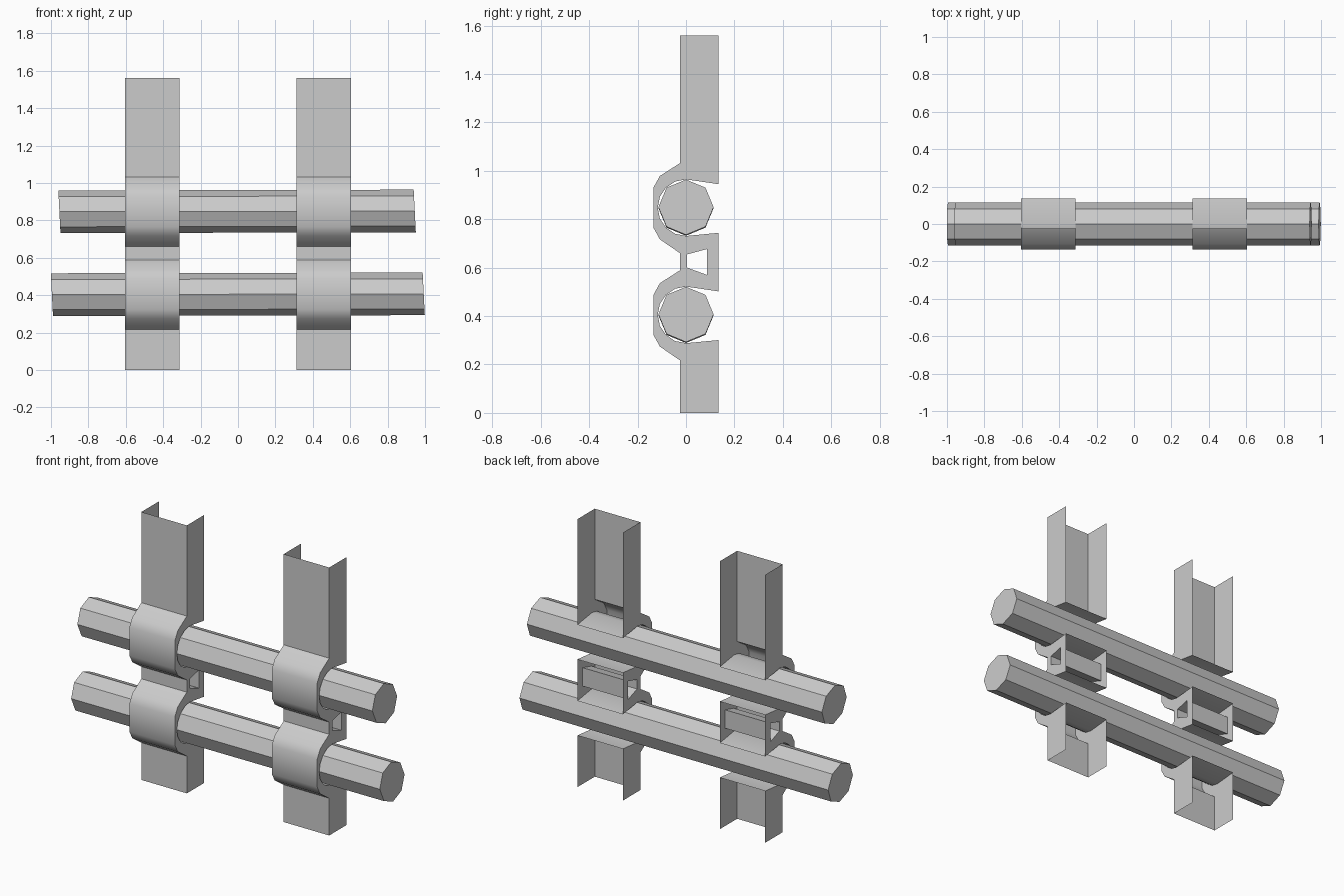
import bpy, bmesh
from math import pi, sin, cos, radians
from mathutils import Vector

if "Cube" in bpy.data.objects:
    bpy.data.objects.remove(bpy.data.objects["Cube"])

RAIL_Z = (0.848, 0.405)
FRONT, BACK, TOP = -0.025, 0.135, 1.56


def make_object(name, bm):
    mesh = bpy.data.meshes.new(name)
    bm.to_mesh(mesh)
    bm.free()
    obj = bpy.data.objects.new(name, mesh)
    bpy.context.collection.objects.link(obj)
    return obj


def post_profile():
    # Side outline (y, z): bulged front going down, cradle notches going up
    pts = [(FRONT, TOP)]
    for zc in RAIL_Z:
        pts += [(y, zc + dz) for y, dz in (
            (FRONT, 0.184), (-0.108, 0.131), (-0.135, 0.082),
            (-0.135, -0.082), (-0.108, -0.131), (FRONT, -0.188))]
    pts += [(FRONT, 0), (BACK, 0)]
    for zc in reversed(RAIL_Z):
        pts.append((BACK, zc - 0.104))
        for i in range(9):
            a = -pi / 2 - pi * i / 8
            pts.append((0.117 * cos(a), zc + 0.117 * sin(a)))
        pts.append((BACK, zc + 0.097))
    pts.append((BACK, TOP))
    return pts


def make_post(name, x0, x1):
    outline = post_profile()
    window = [(0.005, 0.655), (0.087, 0.677), (0.087, 0.570), (0.005, 0.600)]
    bm = bmesh.new()
    rings = []
    for x in (x0, x1):
        # Side flange with its window
        edges, loops = [], []
        for loop in (outline, window):
            vs = [bm.verts.new((x, y, z)) for y, z in loop]
            edges += [bm.edges.new((vs[i - 1], vs[i])) for i in range(len(vs))]
            loops.append(vs)
        bmesh.ops.triangle_fill(bm, use_beauty=True, edges=edges, normal=Vector((1, 0, 0)))
        rings.append(loops)
    # Sheet walls across the flanges; back and both ends stay open
    for a, b in zip(*rings):
        for i in range(len(a)):
            p, q = a[i - 1].co, a[i].co
            open_back = abs(p.y - BACK) < 1e-5 and abs(q.y - BACK) < 1e-5
            open_end = any(abs(p.z - e) < 1e-5 and abs(q.z - e) < 1e-5 for e in (0, TOP))
            if not (open_back or open_end):
                bm.faces.new((a[i - 1], a[i], b[i], b[i - 1]))
    bmesh.ops.recalc_face_normals(bm, faces=bm.faces[:])
    bmesh.ops.dissolve_limit(bm, angle_limit=radians(1), verts=bm.verts[:], edges=bm.edges[:])
    obj = make_object(name, bm)
    bpy.ops.object.select_all(action='DESELECT')
    obj.select_set(True)
    bpy.context.view_layer.objects.active = obj
    bpy.ops.object.shade_smooth_by_angle(angle=radians(35))


def make_rail(name, x0, x1, zc, slant):
    # Eight-sided log, slightly slanted ends and slight rise to the right
    bm = bmesh.new()
    rings = []
    for x, rise in ((x0, -0.002), (x1, 0.002)):
        ring = []
        for i in range(8):
            dy, dz = 0.114 * cos(i * pi / 4), 0.114 * sin(i * pi / 4)
            ring.append(bm.verts.new((x - slant * dz, dy, zc + rise + dz)))
        rings.append(ring)
        bm.faces.new(ring)
    a, b = rings
    for i in range(8):
        bm.faces.new((a[i - 1], a[i], b[i], b[i - 1]))
    bmesh.ops.recalc_face_normals(bm, faces=bm.faces[:])
    make_object(name, bm)


# Posts
make_post("left_post", -0.605, -0.312)
make_post("right_post", 0.312, 0.605)

# Rails
make_rail("upper_rail", -0.955, 0.945, RAIL_Z[0], 0.05)
make_rail("lower_rail", -0.995, 0.993, RAIL_Z[1], 0.05)
